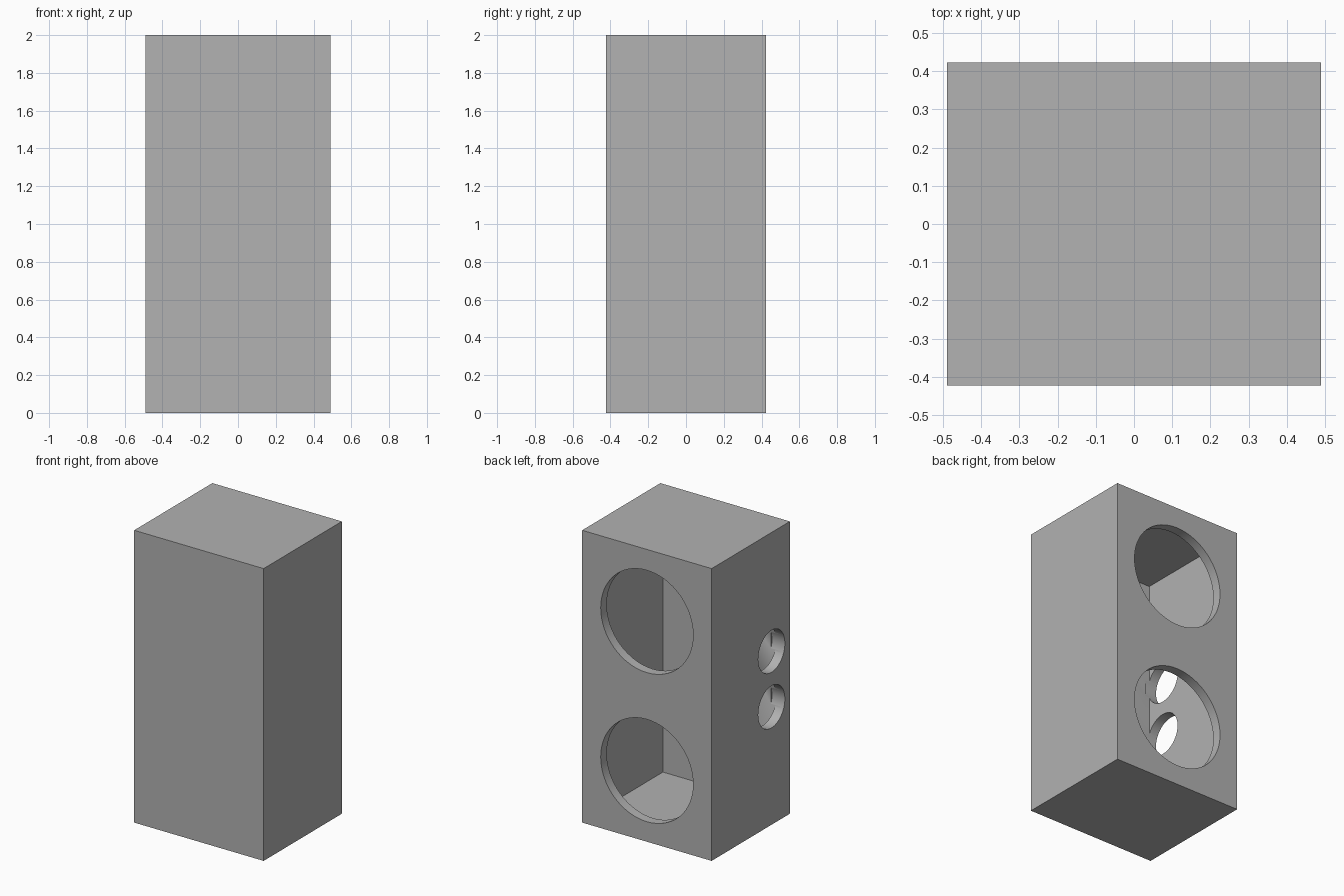
import bpy
import math

if "Cube" in bpy.data.objects:
    bpy.data.objects.remove(bpy.data.objects["Cube"], do_unlink=True)

WIDTH, DEPTH, HEIGHT = 0.98, 0.845, 2.0
WALL = 0.065

# One plain grey for the whole cabinet
grey = bpy.data.materials.new("cabinet grey")
grey.use_nodes = True
colour = (0.445, 0.445, 0.445, 1)
grey.diffuse_color = colour
grey.node_tree.nodes["Principled BSDF"].inputs["Base Color"].default_value = colour


def box(name, size):
    bpy.ops.mesh.primitive_cube_add(size=1, location=(0, 0, HEIGHT / 2))
    obj = bpy.context.object
    obj.name = name
    obj.scale = size
    bpy.ops.object.transform_apply(location=False, rotation=False, scale=True)
    obj.data.materials.append(grey)
    return obj


def hole(name, radius, location, rotation):
    bpy.ops.mesh.primitive_cylinder_add(vertices=64, radius=radius, depth=WALL * 2,
                                        location=location, rotation=rotation)
    obj = bpy.context.object
    obj.name = name
    obj.data.materials.append(grey)
    return obj


# Hollow cabinet: outer box and the space inside it
cabinet = box("speaker_cabinet", (WIDTH, DEPTH, HEIGHT))
cutters = [box("cavity_cutter", (WIDTH - 2 * WALL, DEPTH - 2 * WALL, HEIGHT - 2 * WALL))]

# Two large driver openings in the back, two small ports in the -x side
quarter = math.pi / 2
for label, side in (("upper", 1), ("lower", -1)):
    cutters.append(hole(label + "_driver_cutter", 0.35,
                        (0, DEPTH / 2 - WALL / 2, 0.997 + side * 0.51), (quarter, 0, 0)))
    cutters.append(hole(label + "_port_cutter", 0.144,
                        (-WIDTH / 2 + WALL / 2, -0.225, 0.997 + side * 0.19), (0, quarter, 0)))

# Cut every opening, then leave the cutters hidden
bpy.ops.object.select_all(action="DESELECT")
cabinet.select_set(True)
bpy.context.view_layer.objects.active = cabinet
for cutter in cutters:
    cut = cabinet.modifiers.new(cutter.name, "BOOLEAN")
    cut.operation = "DIFFERENCE"
    cut.solver = "EXACT"
    cut.object = cutter
    bpy.ops.object.modifier_apply(modifier=cut.name)
for cutter in cutters:
    bpy.data.objects.remove(cutter, do_unlink=True)

# Round hole rims, crisp panel edges
bpy.ops.object.shade_smooth_by_angle(angle=math.radians(30))
